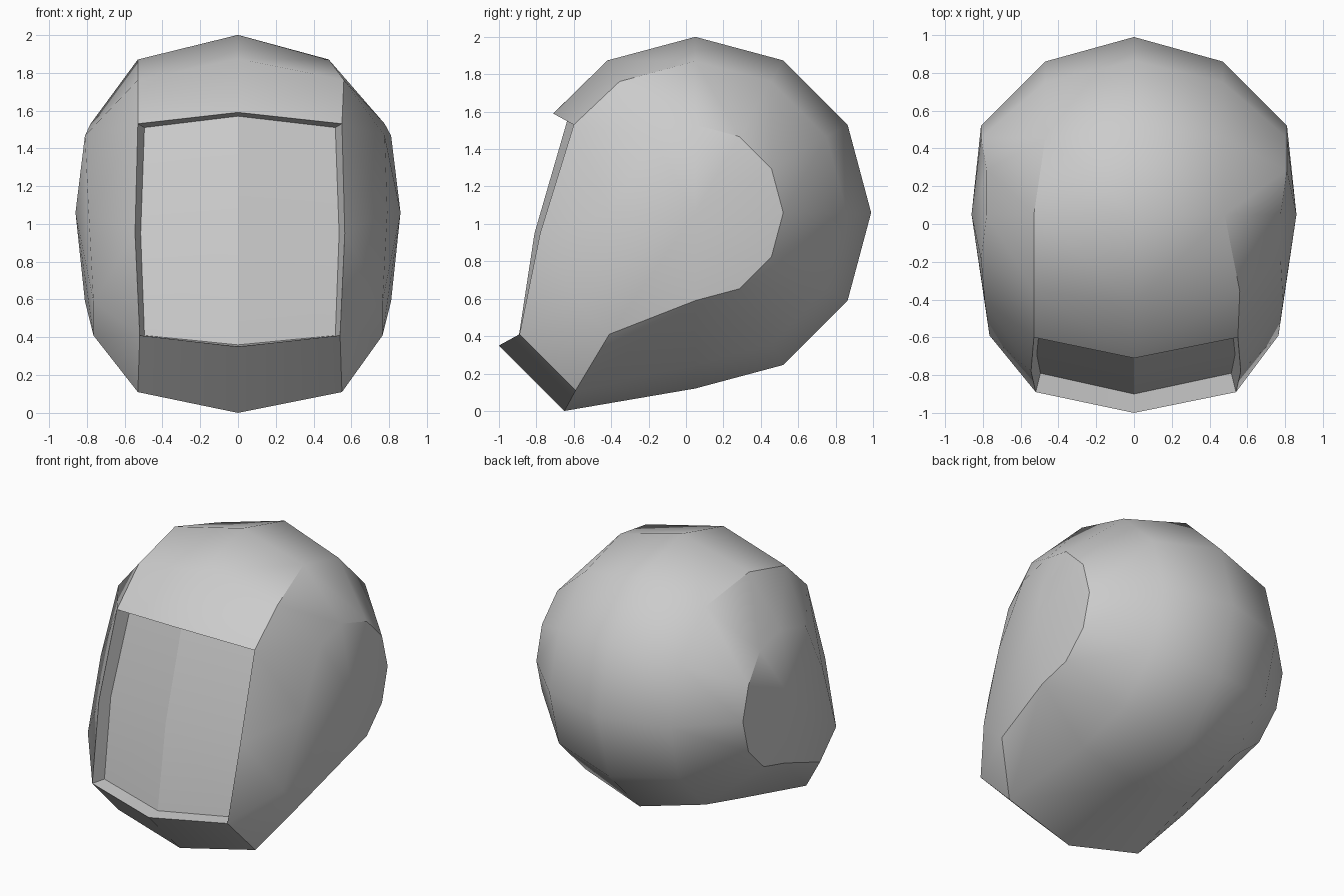
import bpy, bmesh
from math import radians, sin, cos

cube = bpy.data.objects.get("Cube")
if cube:
    bpy.data.objects.remove(cube)

grey = bpy.data.materials.new("light grey")
grey.use_nodes = True
grey.diffuse_color = (0.6, 0.6, 0.6, 1)
grey.node_tree.nodes["Principled BSDF"].inputs["Base Color"].default_value = (0.6, 0.6, 0.6, 1)

ANGLES = range(120, -91, -30)


def finish(name, bm, angle):
    bmesh.ops.remove_doubles(bm, verts=bm.verts, dist=0.0005)
    bmesh.ops.recalc_face_normals(bm, faces=bm.faces)
    mesh = bpy.data.meshes.new(name)
    bm.to_mesh(mesh)
    bm.free()
    obj = bpy.data.objects.new(name, mesh)
    bpy.context.collection.objects.link(obj)
    mesh.materials.append(grey)
    bpy.ops.object.select_all(action='DESELECT')
    obj.select_set(True)
    bpy.context.view_layer.objects.active = obj
    bpy.ops.object.shade_smooth_by_angle(angle=radians(angle))
    return obj


def face(bm, *points):
    return bm.faces.new([bm.verts.new(p) for p in points])


def arc(x, radius, moved):
    """Points round the sideways axis, with some moved in or out."""
    return [(moved.get(a, x), 0.05 + radius * cos(radians(a)), 1.06 + radius * sin(radians(a)))
            for a in ANGLES]


# Centre line of the shell and of the visor
crown = arc(0, 0.94, {})
brow, lip, chin = (0, -0.71, 1.59), (0, -1.0, 0.35), (0, -0.65, 0.0)
visor_mid = [(0, -0.63, 1.57), (0, -0.81, 0.95), (0, -0.9, 0.36)]

shell = bmesh.new()
visor = bmesh.new()
creases = []

for side in (1, -1):
    left = side > 0
    edge = 0.55 if left else 0.53
    # Shoulder ring, side panel ring and side hub
    shoulder = arc(0.47, 0.81, {90: 0.48, 120: 0.56} if left else {90: 0.53, 120: 0.53})
    panel = arc(0.81, 0.47, {90: 0.776, 120: 0.776} if left else {60: 0.78, 90: 0.78, 120: 0.81})
    hub = (0.86, 0.05, 1.06)
    # Opening rim, chin corner and front of the side panel
    rim = [(edge, -0.6, 1.53), (edge + 0.015, -0.78, 0.95), (edge - 0.01, -0.89, 0.41)]
    corner = (edge, -0.59, 0.11)
    cheek = [panel[0], (0.79, -0.41, 1.06), (0.765, -0.59, 0.59), (0.765, -0.41, 0.41)]
    glass = [(edge - 0.035, -0.5, 1.51), (edge - 0.015, -0.69, 0.95), (edge - 0.035, -0.79, 0.41)]

    def add(bm, *points):
        return face(bm, *[(side * x, y, z) for x, y, z in points])

    # Rounded crown, back and underside
    for i in range(len(crown) - 1):
        add(shell, crown[i], crown[i + 1], shoulder[i + 1], shoulder[i])
        add(shell, shoulder[i], shoulder[i + 1], panel[i + 1], panel[i])
    add(shell, brow, crown[0], shoulder[0], rim[0])
    add(shell, crown[-1], chin, corner, shoulder[-1])

    # Cheeks beside the opening
    add(shell, rim[0], shoulder[0], panel[0])
    for i in range(2):
        add(shell, rim[i], cheek[i], cheek[i + 1], rim[i + 1])
    add(shell, rim[2], cheek[2], cheek[3], corner)
    add(shell, corner, cheek[3], panel[-1])
    add(shell, corner, panel[-1], shoulder[-1])

    # Side panel fan
    loop = panel + cheek[:0:-1]
    for i, point in enumerate(loop):
        add(shell, hub, point, loop[(i + 1) % len(loop)])

    # Chin guard and the walls of the opening
    add(shell, lip, rim[2], corner, chin)
    add(shell, brow, rim[0], glass[0], visor_mid[0])
    add(shell, lip, rim[2], glass[2], visor_mid[2])
    for i in range(2):
        add(shell, rim[i], rim[i + 1], glass[i + 1], glass[i])
        # Visor
        add(visor, visor_mid[i], visor_mid[i + 1], glass[i + 1], glass[i])

    # Lines kept sharp between the crown and the recessed sides
    path = [rim[0], shoulder[0], shoulder[1]] + ([] if left else [shoulder[2]])
    creases += [tuple((side * x, y, z) for x, y, z in pair) for pair in zip(path, path[1:])]

helmet = finish("helmet_shell", shell, 35)
for e in helmet.data.edges:
    ends = [helmet.data.vertices[v].co for v in e.vertices]
    mid = (ends[0] + ends[1]) / 2
    for a, b in creases:
        if all(abs(mid[k] - (a[k] + b[k]) / 2) < 0.001 for k in range(3)):
            e.use_edge_sharp = True

finish("visor", visor, 15)
